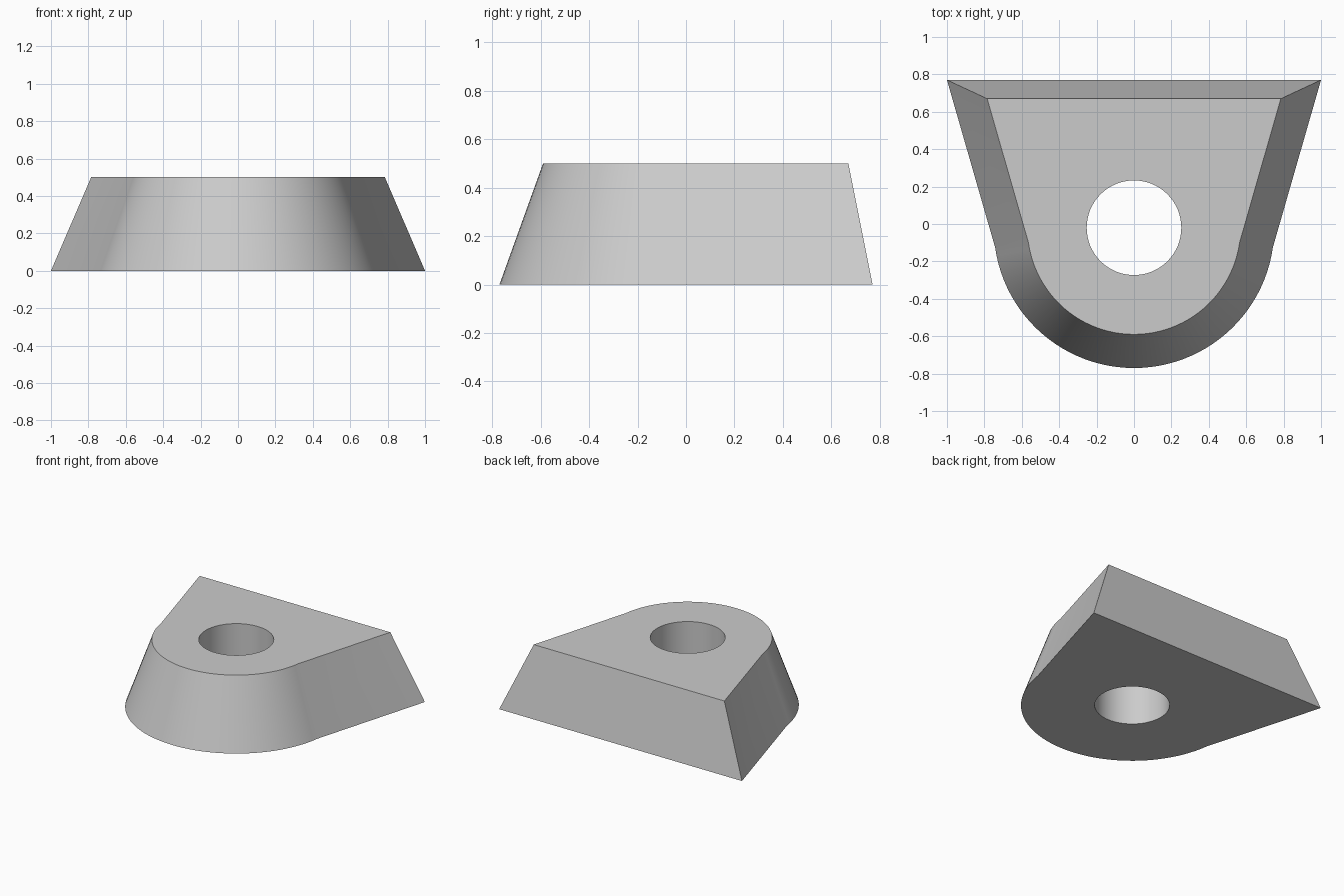
import bpy, bmesh
from math import sin, cos, pi, radians

cube = bpy.data.objects.get("Cube")
if cube:
    bpy.data.objects.remove(cube, do_unlink=True)

CENTRE_Y = -0.02
HEIGHT = 0.5
ARC_STEPS = 48
HOLE_STEPS = 64

grey = bpy.data.materials.new("light grey")
grey.use_nodes = True
colour = (0.6, 0.6, 0.6, 1)
grey.diffuse_color = colour
grey.node_tree.nodes["Principled BSDF"].inputs["Base Color"].default_value = colour


def outline(half_width, back_y, radius):
    """Straight back and sides closed by a round front."""
    start, end = pi + radians(8), 2 * pi - radians(8)
    pts = [(half_width, back_y), (-half_width, back_y)]
    for i in range(ARC_STEPS + 1):
        a = start + (end - start) * i / ARC_STEPS
        pts.append((radius * cos(a), CENTRE_Y + radius * sin(a)))
    return pts


def circle(radius):
    turns = [2 * pi * i / HOLE_STEPS for i in range(HOLE_STEPS)]
    return [(radius * cos(a), CENTRE_Y + radius * sin(a)) for a in turns]


def add_loop(bm, pts, z):
    verts = [bm.verts.new((x, y, z)) for x, y in pts]
    edges = [bm.edges.new((v, verts[i - 1])) for i, v in enumerate(verts)]
    return verts, edges


def bridge(bm, low, high):
    for i in range(len(low)):
        bm.faces.new((low[i - 1], low[i], high[i], high[i - 1]))


# Tapered block with a straight round hole
bm = bmesh.new()
outer_low, e1 = add_loop(bm, outline(1.0, 0.77, 0.75), 0)
outer_high, e2 = add_loop(bm, outline(0.785, 0.67, 0.57), HEIGHT)
hole_low, e3 = add_loop(bm, circle(0.253), 0)
hole_high, e4 = add_loop(bm, circle(0.253), HEIGHT)
bridge(bm, outer_low, outer_high)
bridge(bm, hole_low, hole_high)
# Flat caps around the hole
bmesh.ops.triangle_fill(bm, use_beauty=True, edges=e1 + e3)
bmesh.ops.triangle_fill(bm, use_beauty=True, edges=e2 + e4)
bmesh.ops.recalc_face_normals(bm, faces=bm.faces[:])

mesh = bpy.data.meshes.new("tapered_block")
bm.to_mesh(mesh)
bm.free()
mesh.materials.append(grey)
block = bpy.data.objects.new("tapered_block", mesh)
bpy.context.collection.objects.link(block)

# Smooth round walls, sharp rims
bpy.ops.object.select_all(action='DESELECT')
block.select_set(True)
bpy.context.view_layer.objects.active = block
bpy.ops.object.shade_smooth_by_angle(angle=radians(30))
